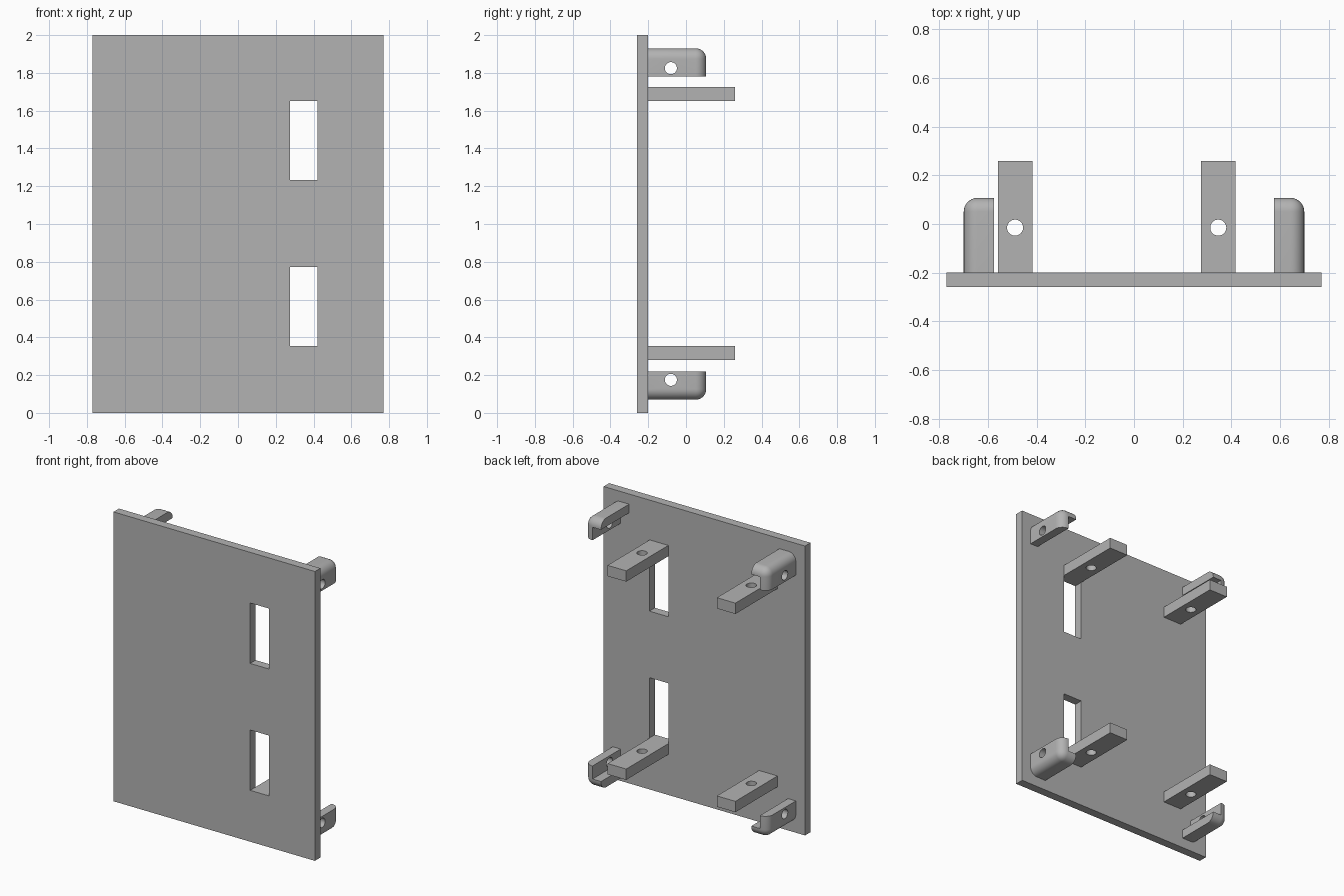
import bpy, bmesh, math
from mathutils import Matrix, Vector

if "Cube" in bpy.data.objects:
    bpy.data.objects.remove(bpy.data.objects["Cube"])

grey = bpy.data.materials.new("plain_grey")
grey.diffuse_color = (0.45, 0.45, 0.45, 1)
grey.use_nodes = True
grey.node_tree.nodes["Principled BSDF"].inputs["Base Color"].default_value = grey.diffuse_color


def finish(name, bm):
    mesh = bpy.data.meshes.new(name)
    bm.to_mesh(mesh)
    bm.free()
    ob = bpy.data.objects.new(name, mesh)
    bpy.context.collection.objects.link(ob)
    mesh.materials.append(grey)
    return ob


def box_mesh(x, y, z):
    bm = bmesh.new()
    lo = Vector((min(x), min(y), min(z)))
    hi = Vector((max(x), max(y), max(z)))
    size = hi - lo
    bmesh.ops.create_cube(bm, size=1, matrix=Matrix.Translation((lo + hi) / 2)
                          @ Matrix.Diagonal((*size, 1)))
    return bm


def box(name, x, y, z):
    return finish(name, box_mesh(x, y, z))


def drill(center, radius, axis):
    bm = bmesh.new()
    rot = Matrix.Rotation(math.pi / 2, 4, 'Y') if axis == 'X' else Matrix()
    bmesh.ops.create_cone(bm, cap_ends=True, segments=32, radius1=radius, radius2=radius,
                          depth=0.3, matrix=Matrix.Translation(center) @ rot)
    return finish("drill_cutter", bm)


def cut(ob, cutters):
    bpy.context.view_layer.objects.active = ob
    for c in cutters:
        m = ob.modifiers.new("cut", 'BOOLEAN')
        m.operation = 'DIFFERENCE'
        m.solver = 'EXACT'
        m.object = c
        bpy.ops.object.modifier_apply(modifier=m.name)
        bpy.data.objects.remove(c)
    bpy.ops.object.select_all(action='DESELECT')
    ob.select_set(True)
    bpy.ops.object.shade_smooth_by_angle(angle=math.radians(30))


# Back plate with two windows
plate = box("panel", (-0.77, 0.77), (-0.26, -0.2), (0, 2))
cut(plate, [box("window_cutter", (0.275, 0.42), (-0.4, 0), z)
            for z in ((0.355, 0.772), (1.232, 1.65))])

# Flat drilled bars
for z in ((0.28, 0.355), (1.65, 1.725)):
    for x in ((-0.56, -0.418), (0.275, 0.418)):
        bar = box("mounting_bar", x, (-0.2, 0.26), z)
        cut(bar, [drill((sum(x) / 2, -0.015, sum(z) / 2), 0.033, 'Z')])

# Corner brackets: rounded L sections, wall outward and flange toward the panel's end
WALL, ROUND = 0.06, 0.056
for sx in (-1, 1):
    for sz in (-1, 1):
        xi, xo = sx * 0.575, sx * 0.70
        zi, zo = 1 + sz * 0.78, 1 + sz * 0.93
        bm = box_mesh((xi, xo), (-0.2, 0.107), (zi, zo))

        def sides(v):
            return (abs(v.co.x - xo) < 1e-4, abs(v.co.y - 0.107) < 1e-4, abs(v.co.z - zo) < 1e-4)

        edges = [e for e in bm.edges
                 if sum(a and b for a, b in zip(*map(sides, e.verts))) == 2]
        bmesh.ops.bevel(bm, geom=edges, offset=ROUND, segments=8, profile=0.5, affect='EDGES')
        bracket = finish("corner_bracket", bm)
        notch = box("notch_cutter", (xi - sx * 0.1, xo - sx * WALL), (-0.3, 0.3),
                    (zi - sz * 0.1, zo - sz * WALL))
        cut(bracket, [notch, drill((xo, -0.08, 1 + sz * 0.825), 0.032, 'X')])
